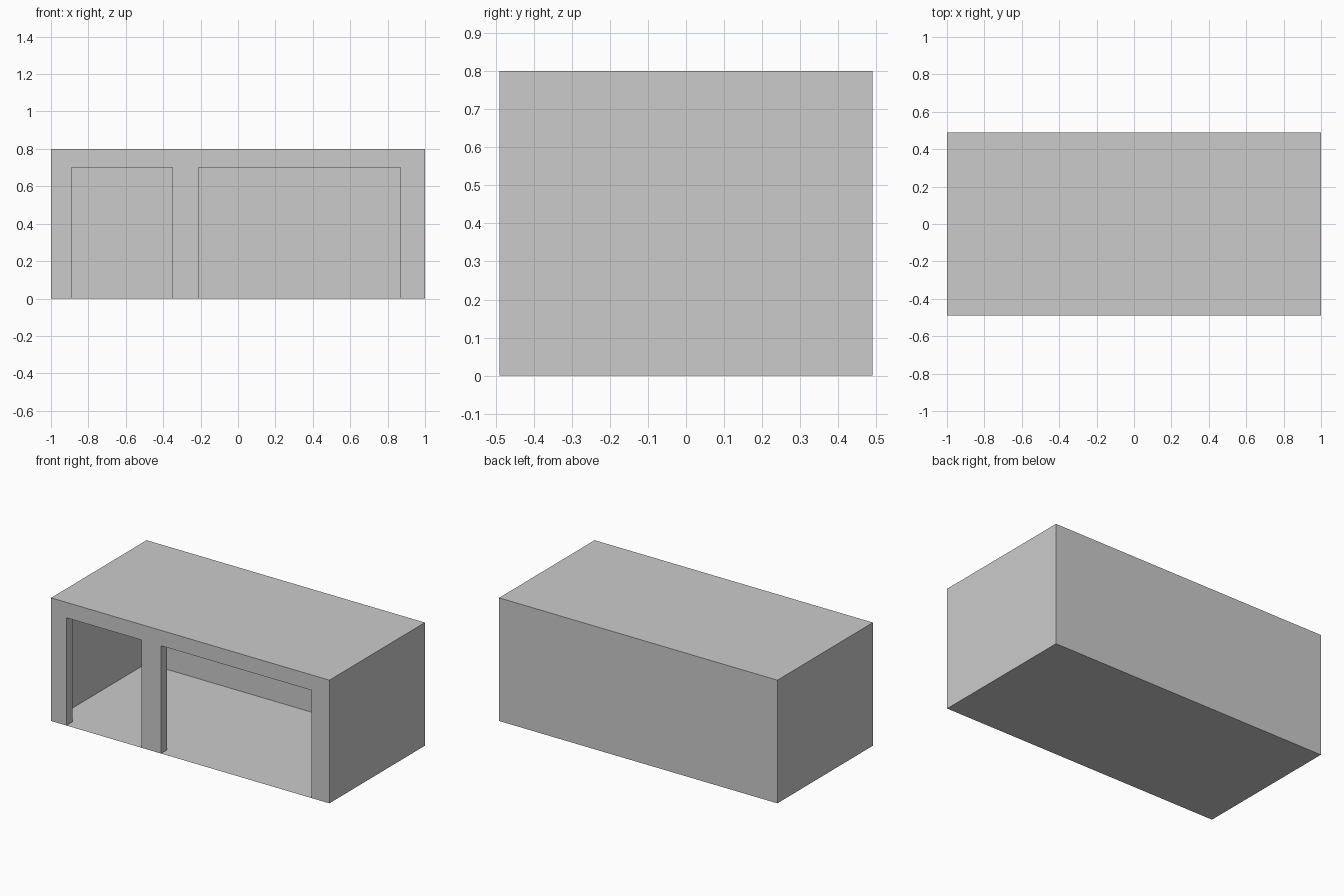
import bpy
import bmesh

cube = bpy.data.objects.get("Cube")
if cube:
    bpy.data.objects.remove(cube, do_unlink=True)

HALF_X, HALF_Y, HEIGHT = 1.0, 0.49, 0.8
WALL, DOOR_TOP = 0.06, 0.7
DOORS = [(-0.89, -0.35), (-0.21, 0.87)]

# Plain grey for the whole building
grey = bpy.data.materials.new("plain grey")
grey.use_nodes = True
colour = (0.6, 0.6, 0.6, 1)
grey.diffuse_color = colour
grey.node_tree.nodes["Principled BSDF"].inputs["Base Color"].default_value = colour


def make_object(name, bm):
    mesh = bpy.data.meshes.new(name)
    bm.to_mesh(mesh)
    bm.free()
    mesh.materials.append(grey)
    obj = bpy.data.objects.new(name, mesh)
    bpy.context.collection.objects.link(obj)
    return obj


# Thin outer shell: floor, roof, back and side walls, open at the front
bm = bmesh.new()
bmesh.ops.create_cube(bm, size=1)
for v in bm.verts:
    v.co.x *= 2 * HALF_X
    v.co.y *= 2 * HALF_Y
    v.co.z = (v.co.z + 0.5) * HEIGHT
bm.normal_update()
front = [f for f in bm.faces if f.normal.y < -0.9]
bmesh.ops.delete(bm, geom=front, context="FACES_ONLY")
make_object("garage_shell", bm)

# Front wall outline, stepping up and over each doorway
outline = [(-HALF_X, 0)]
for left, right in DOORS:
    outline += [(left, 0), (left, DOOR_TOP), (right, DOOR_TOP), (right, 0)]
outline += [(HALF_X, 0), (HALF_X, HEIGHT), (-HALF_X, HEIGHT)]

# Outer and inner wall faces, joined by the reveals around the doorways
bm = bmesh.new()
outer = [bm.verts.new((x, -HALF_Y, z)) for x, z in outline]
inner = [bm.verts.new((x, WALL - HALF_Y, z)) for x, z in outline]
bm.faces.new(outer)
bm.faces.new(inner[::-1])
for door in range(len(DOORS)):
    start = 1 + 4 * door
    for i in range(start, start + 3):
        bm.faces.new((outer[i + 1], outer[i], inner[i], inner[i + 1]))
make_object("front_wall", bm)
